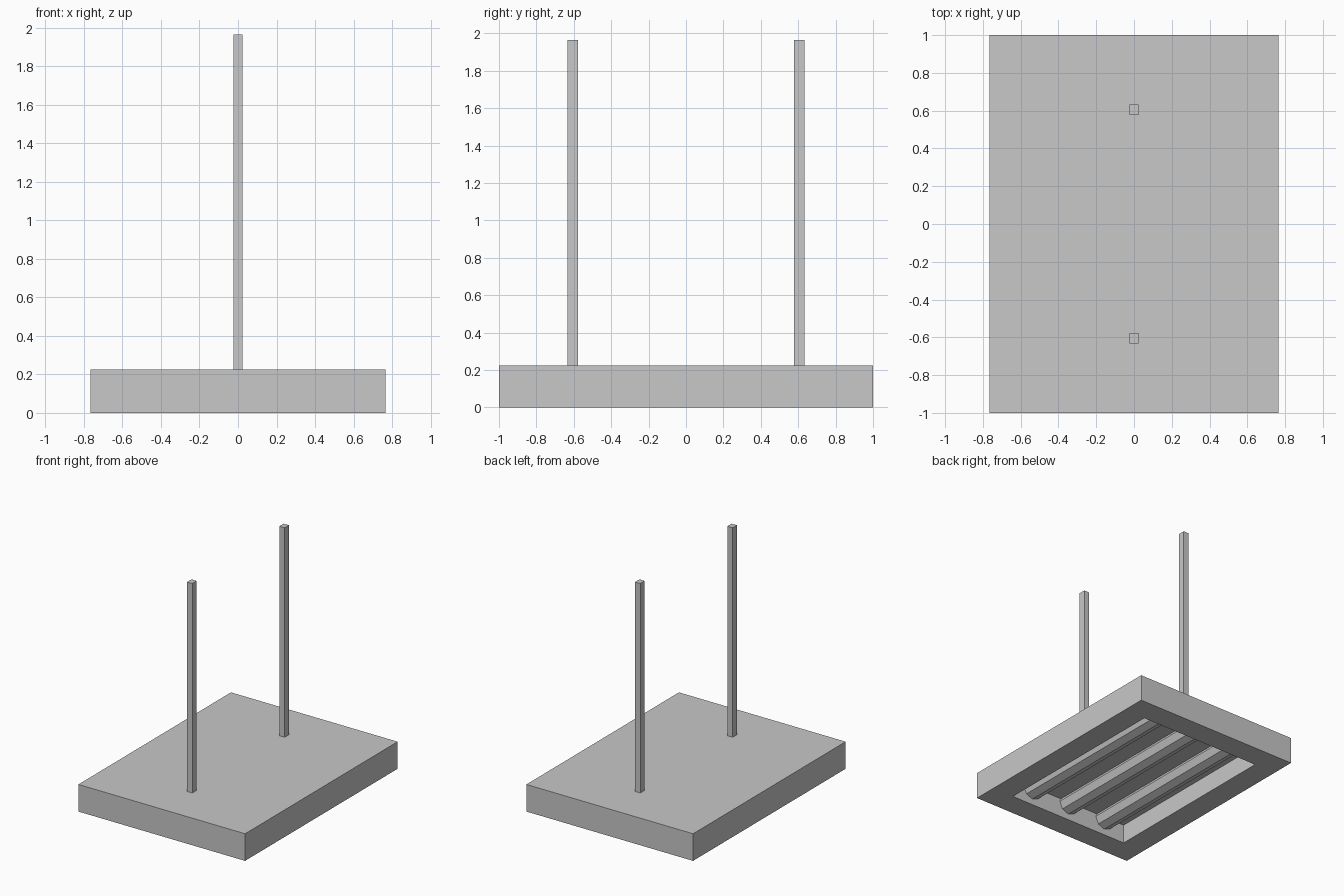
import bpy
import bmesh
from math import pi
from mathutils import Matrix

cube = bpy.data.objects.get("Cube")
if cube:
    bpy.data.objects.remove(cube, do_unlink=True)

# Single plain grey
grey = bpy.data.materials.new("plain_grey")
grey.use_nodes = True
colour = (0.58, 0.58, 0.58, 1)
grey.diffuse_color = colour
grey.node_tree.nodes["Principled BSDF"].inputs["Base Color"].default_value = colour


def finish(bm, name):
    bmesh.ops.recalc_face_normals(bm, faces=bm.faces)
    mesh = bpy.data.meshes.new(name)
    bm.to_mesh(mesh)
    bm.free()
    mesh.materials.append(grey)
    obj = bpy.data.objects.new(name, mesh)
    bpy.context.collection.objects.link(obj)


def box_mesh(size, centre):
    bm = bmesh.new()
    bmesh.ops.create_cube(bm, size=1, matrix=Matrix.Translation(centre) @ Matrix.Diagonal((*size, 1)))
    return bm


HEIGHT = 0.225
RIM = 0.2
DEPTH = 0.16

# Housing: a box whose underside is inset and pushed up into a recess
bm = box_mesh((1.53, 2, HEIGHT), (0, 0, HEIGHT / 2))
bm.normal_update()
underside = min(bm.faces, key=lambda f: f.calc_center_median().z)
bmesh.ops.inset_region(bm, faces=[underside], thickness=RIM, use_even_offset=True)
opening = bmesh.ops.extrude_face_region(bm, geom=[underside])
bmesh.ops.translate(bm, vec=(0, 0, DEPTH),
                    verts=[v for v in opening["geom"] if isinstance(v, bmesh.types.BMVert)])
if underside.is_valid:
    bmesh.ops.delete(bm, geom=[underside], context="FACES_ONLY")
finish(bm, "housing")

# Three eight-sided tubes along the recess, one edge pointing down
for name, x in (("left", 0.367), ("middle", 0), ("right", -0.367)):
    bm = bmesh.new()
    bmesh.ops.create_cone(
        bm, cap_ends=True, segments=8, radius1=0.085, radius2=0.085, depth=2 - 2 * RIM,
        matrix=Matrix.Translation((x, 0, 0.135)) @ Matrix.Rotation(pi / 2, 4, "X"))
    finish(bm, name + "_tube")

# Two square hanging rods
for name, y in (("front", -0.605), ("back", 0.605)):
    length = 1.963 - HEIGHT
    finish(box_mesh((0.048, 0.057, length), (0, y, HEIGHT + length / 2)), name + "_rod")
